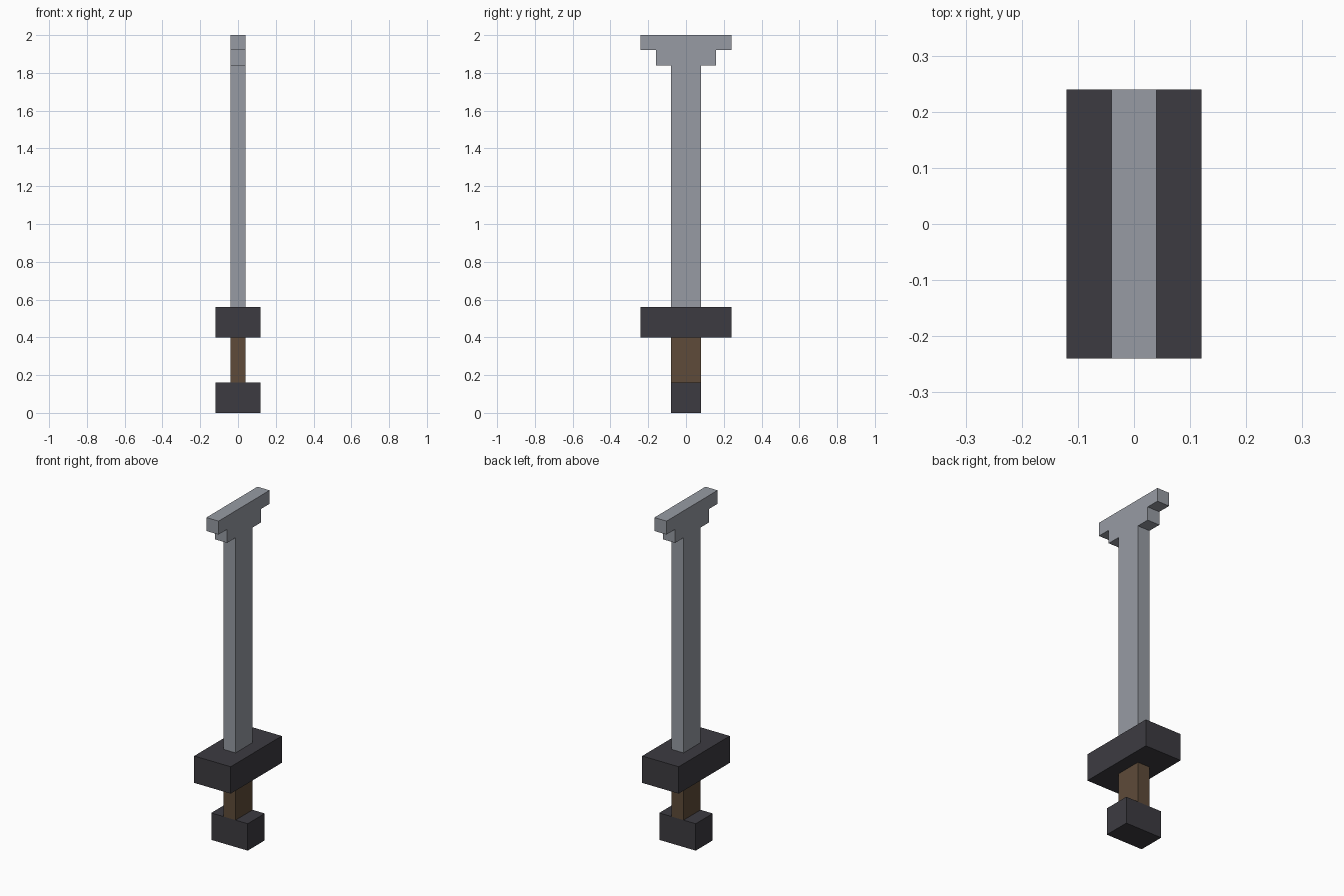
import bpy
import bmesh

cube = bpy.data.objects.get("Cube")
if cube:
    bpy.data.objects.remove(cube, do_unlink=True)


def material(name, r, g, b):
    mat = bpy.data.materials.new(name)
    mat.use_nodes = True
    mat.diffuse_color = (r, g, b, 1)
    mat.node_tree.nodes["Principled BSDF"].inputs["Base Color"].default_value = (r, g, b, 1)
    return mat


def extruded_part(name, half_profile, half_width, mat):
    """Mirror a (y, z) half profile across y = 0 and extrude it along x."""
    outline = half_profile + [(-y, z) for y, z in reversed(half_profile)]
    bm = bmesh.new()
    face = bm.faces.new([bm.verts.new((-half_width, y, z)) for y, z in outline])
    result = bmesh.ops.extrude_face_region(bm, geom=[face])
    moved = [v for v in result["geom"] if isinstance(v, bmesh.types.BMVert)]
    bmesh.ops.translate(bm, verts=moved, vec=(2 * half_width, 0, 0))
    bmesh.ops.recalc_face_normals(bm, faces=bm.faces[:])
    mesh = bpy.data.meshes.new(name)
    bm.to_mesh(mesh)
    bm.free()
    mesh.materials.append(mat)
    obj = bpy.data.objects.new(name, mesh)
    bpy.context.collection.objects.link(obj)
    return obj


def block(name, half_width, half_depth, bottom, top, mat):
    return extruded_part(name, [(half_depth, bottom), (half_depth, top)], half_width, mat)


steel = material("steel grey", 0.31, 0.33, 0.37)
iron = material("dark iron", 0.046, 0.044, 0.053)
wood = material("brown wood", 0.112, 0.070, 0.041)

U = 0.08  # width of one block unit

# Handle: pommel, grip and wide guard
block("pommel", 1.5 * U, U, 0, 2 * U, iron)
block("grip", U / 2, U, 2 * U, 5 * U, wood)
block("guard", 1.5 * U, 3 * U, 5 * U, 7 * U, iron)

# Blade with a stepped, flaring tip
blade_steps = [(1, 7), (1, 23), (2, 23), (2, 24), (3, 24), (3, 25)]
extruded_part("blade", [(y * U, z * U) for y, z in blade_steps], U / 2, steel)
